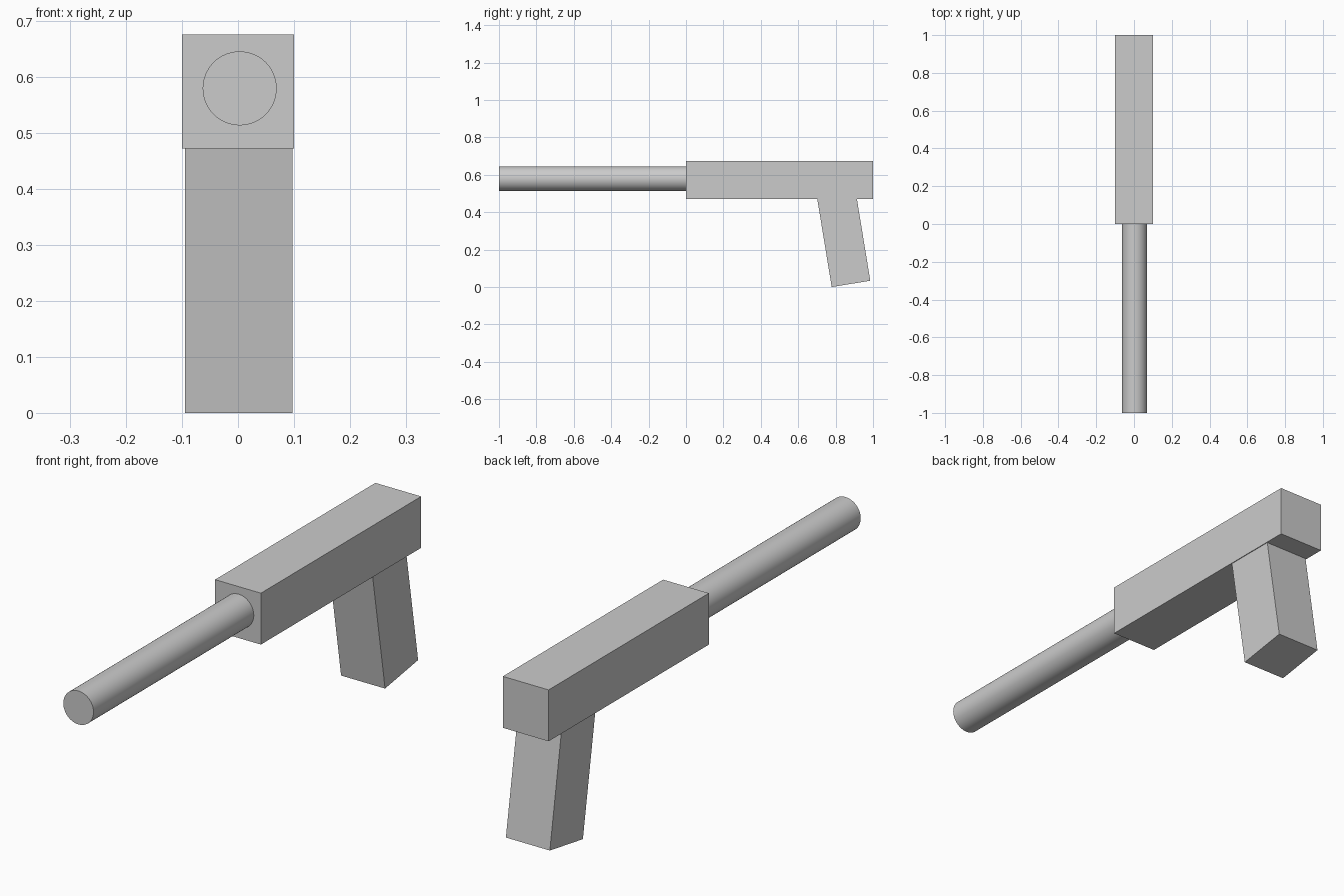
import bpy
from math import radians, sin, cos

if "Cube" in bpy.data.objects:
    bpy.data.objects.remove(bpy.data.objects["Cube"])


def box(name, center, size, tilt=0.0):
    bpy.ops.mesh.primitive_cube_add(size=1, location=center)
    ob = bpy.context.object
    ob.name = name
    ob.scale = size
    bpy.ops.object.transform_apply(location=False, rotation=False, scale=True)
    ob.rotation_euler.x = tilt
    return ob


# Main body block
box("body", (0, 0.5, 0.5735), (0.2, 1.0, 0.203))

# Slanted handle: lower front edge sits on z = 0, top runs into the body
tilt = radians(9.3)
width, depth, length = 0.192, 0.209, 0.56
front_y = 0.779
center_y = front_y + depth / 2 * cos(tilt) - length / 2 * sin(tilt)
center_z = depth / 2 * sin(tilt) + length / 2 * cos(tilt)
box("handle", (0.001, center_y, center_z), (width, depth, length), tilt)

# Long round tube at the front, seated slightly inside the body
bpy.ops.mesh.primitive_cylinder_add(
    vertices=64, radius=0.066, depth=1.02,
    location=(0.003, -0.49, 0.579), rotation=(radians(90), 0, 0))
tube = bpy.context.object
tube.name = "front_tube"
bpy.ops.object.shade_smooth_by_angle(angle=radians(30))
